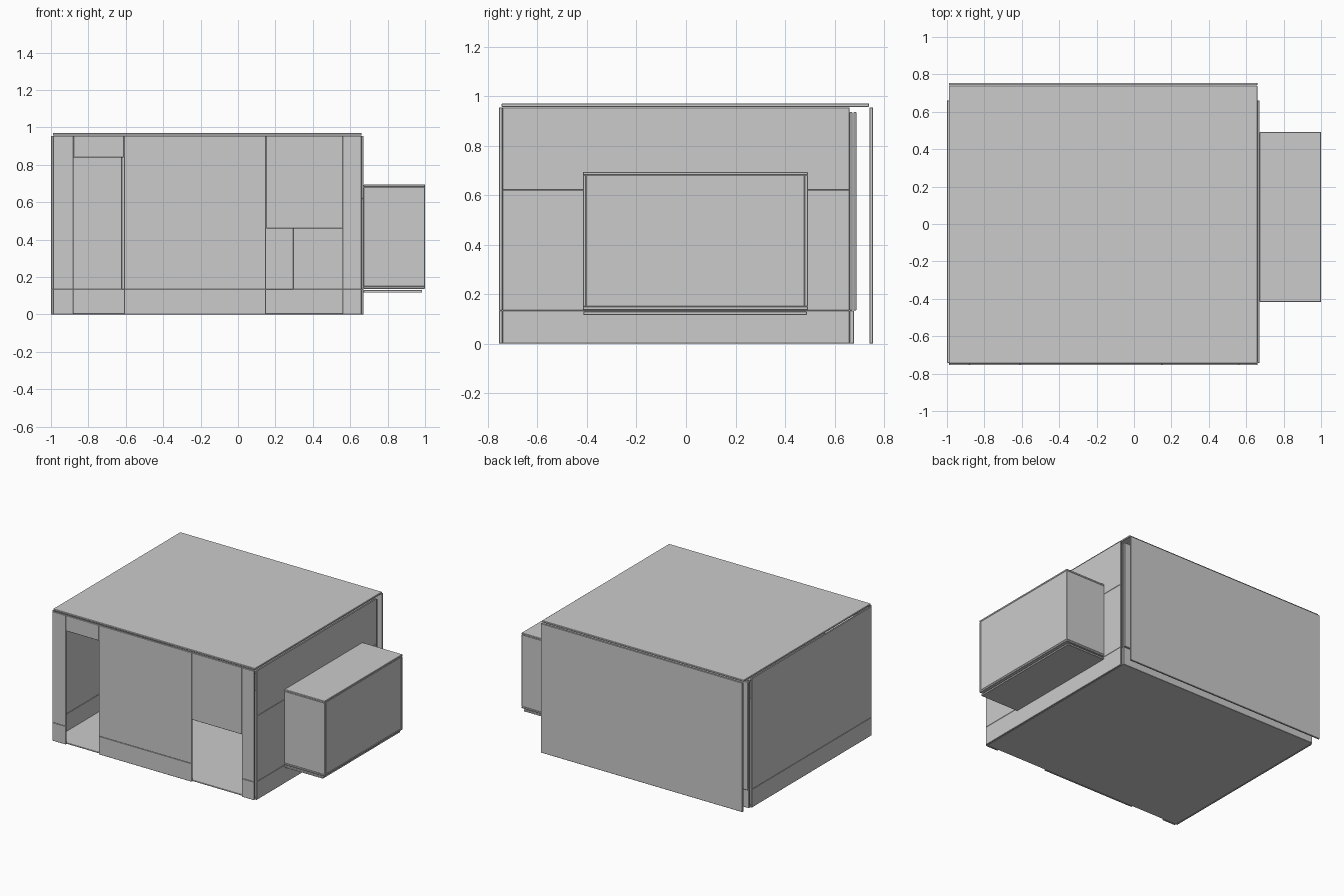
import bpy, bmesh
from mathutils import Matrix, Vector

if "Cube" in bpy.data.objects:
    bpy.data.objects.remove(bpy.data.objects["Cube"])


def panel(name, x, y, z):
    """Axis-aligned board given as (min, max) on each axis."""
    bm = bmesh.new()
    size = Vector((x[1] - x[0], y[1] - y[0], z[1] - z[0]))
    mid = Vector((sum(x) / 2, sum(y) / 2, sum(z) / 2))
    bmesh.ops.create_cube(bm, size=1, matrix=Matrix.Translation(mid) @ Matrix.Diagonal(size.to_4d()))
    mesh = bpy.data.meshes.new(name)
    bm.to_mesh(mesh)
    bm.free()
    ob = bpy.data.objects.new(name, mesh)
    bpy.context.collection.objects.link(ob)
    bevel = ob.modifiers.new("soft_edges", "BEVEL")
    bevel.width, bevel.segments = 0.002, 1
    return ob


T = 0.013                      # board thickness
SKIRT, TOP = 0.135, 0.955      # skirting height, wall height
X0, X1 = -0.988, 0.66          # inside of the side walls
Y0, Y1 = -0.742, 0.66          # inside of the front and back walls

# Floor and roof
panel("floor", (X0, X1), (Y0, 0.678), (0, 0.008))
panel("roof", (-0.99, 0.66), (-0.745, 0.74), (TOP + 0.002, 0.97))

# Front wall: three full piers and two lintels around the openings
fy = (Y0 - T, Y0)
for name, a, b in (("left", X0, -0.88), ("middle", -0.61, 0.15), ("right", 0.56, X1)):
    panel(f"front_skirt_{name}", (a, b), fy, (0, SKIRT))
    panel(f"front_wall_{name}", (a, b), fy, (SKIRT, TOP))
panel("tall_door_lintel", (-0.88, -0.61), fy, (0.84, TOP))
panel("low_door_lintel", (0.15, 0.56), fy, (0.46, TOP))

# Left wall
lx = (-1.0, X0)
panel("left_skirt", lx, (Y0, Y1), (0, SKIRT))
panel("left_wall", lx, (Y0, Y1), (SKIRT, TOP))

# Right wall with the bay opening
rx = (X1, X1 + 0.012)
panel("right_skirt", rx, (Y0, Y1), (0, SKIRT))
panel("right_wall_front", rx, (Y0, -0.405), (SKIRT, 0.62))
panel("right_wall_back", rx, (0.477, Y1), (SKIRT, 0.62))
panel("right_wall_upper", rx, (Y0, Y1), (0.62, TOP))

# Hollow bay box and the tray below it
bx, by, bz = (0.672, 1.0), (-0.417, 0.492), (0.137, 0.694)
panel("bay_bottom", bx, by, (bz[0], bz[0] + T))
panel("bay_top", bx, by, (bz[1] - T, bz[1]))
inner = (bz[0] + T, bz[1] - T)
panel("bay_front", bx, (by[0], by[0] + T), inner)
panel("bay_back", bx, (by[1] - T, by[1]), inner)
panel("bay_face", (bx[1] - T, bx[1]), (by[0] + T, by[1] - T), inner)
panel("bay_tray", (0.672, 0.985), (-0.415, 0.488), (0.116, 0.13))

# Back wall: skirting, side panels, centre panel in a second layer
panel("back_skirt", (X0, X1), (Y1, 0.679), (0, SKIRT))
panel("back_wall_left", (X0, -0.62), (Y1, 0.672), (SKIRT, TOP - 0.02))
panel("back_wall_right", (0.295, X1), (Y1, 0.672), (SKIRT, TOP - 0.02))
panel("back_sliding_panel", (X0, X1), (0.676, 0.689), (SKIRT, TOP - 0.02))

# Detached outer back panel
panel("outer_back_panel", (-0.99, 0.66), (0.742, 0.755), (0, TOP))
